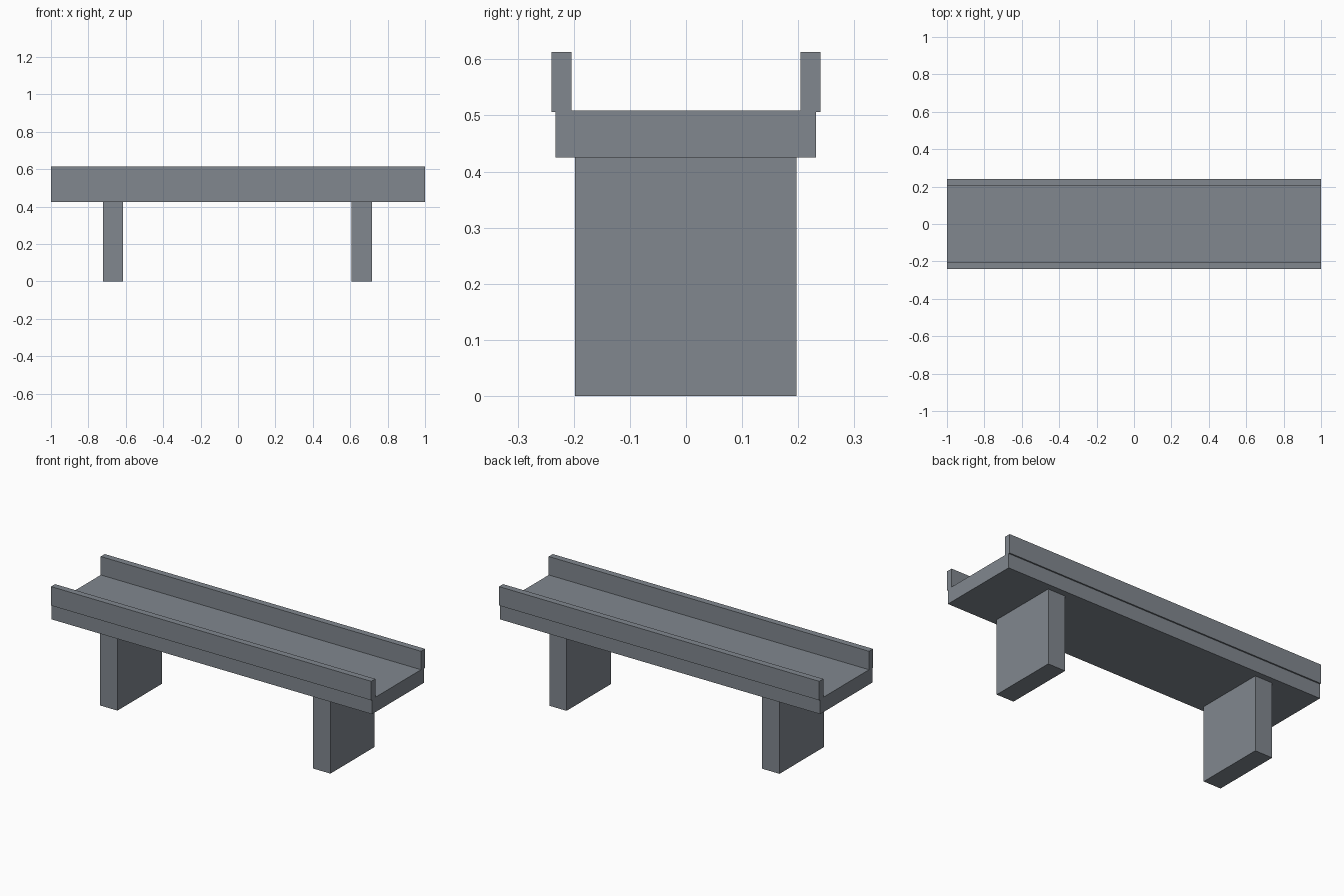
import bpy

cube = bpy.data.objects.get("Cube")
if cube:
    bpy.data.objects.remove(cube, do_unlink=True)

# Single flat concrete grey
color = (0.22, 0.245, 0.275, 1.0)
concrete = bpy.data.materials.new("concrete_grey")
concrete.use_nodes = True
concrete.diffuse_color = color
concrete.node_tree.nodes["Principled BSDF"].inputs["Base Color"].default_value = color


def box(name, x, y, z):
    """Box spanning the given (min, max) range on each axis."""
    spans = (x, y, z)
    bpy.ops.mesh.primitive_cube_add(size=1, location=[(a + b) / 2 for a, b in spans])
    obj = bpy.context.object
    obj.name = name
    obj.scale = [b - a for a, b in spans]
    bpy.ops.object.transform_apply(location=False, rotation=False, scale=True)
    obj.data.materials.append(concrete)
    return obj


LENGTH = (-1, 1)

# Deck slab
box("deck", LENGTH, (-0.233, 0.232), (0.425, 0.509))

# Parapets, overhanging the deck slightly on each side
box("front_parapet", LENGTH, (-0.24, -0.204), (0.506, 0.613))
box("back_parapet", LENGTH, (0.204, 0.24), (0.506, 0.613))

# Support piers
for name, centre in (("right_pier", -0.668), ("left_pier", 0.662)):
    box(name, (centre - 0.054, centre + 0.054), (-0.198, 0.197), (0, 0.425))
